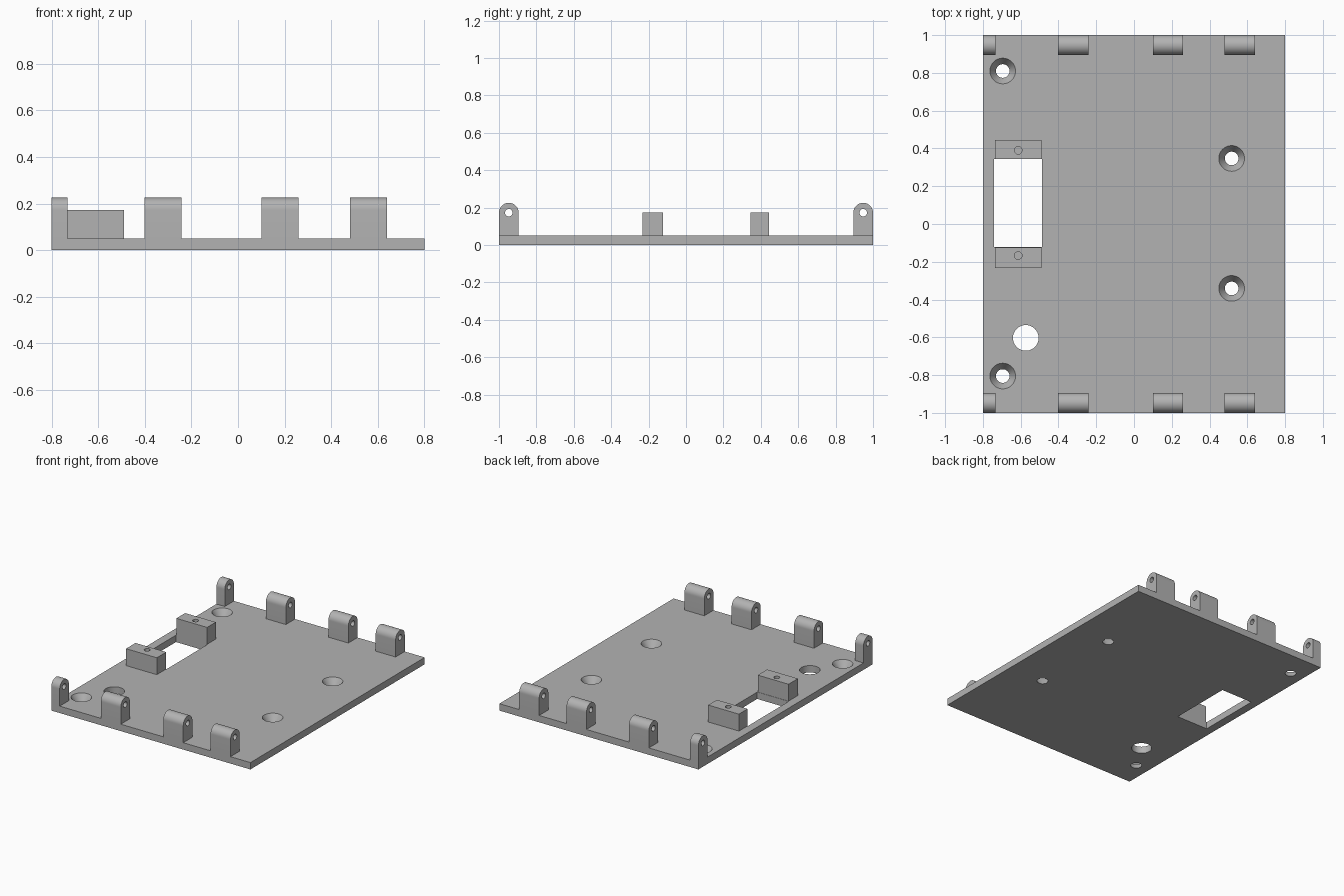
import bpy, bmesh, math
from mathutils import Matrix, Vector

cube = bpy.data.objects.get("Cube")
if cube:
    bpy.data.objects.remove(cube, do_unlink=True)

grey = bpy.data.materials.new("plain grey")
grey.use_nodes = True
COLOR = (0.45, 0.45, 0.45, 1)
grey.diffuse_color = COLOR
grey.node_tree.nodes["Principled BSDF"].inputs["Base Color"].default_value = COLOR

PLATE_TOP = 0.05
LUG_RADIUS = 0.0525
LUG_AXIS_Z = 0.1725


def make_object(name, bm):
    bmesh.ops.recalc_face_normals(bm, faces=bm.faces)
    mesh = bpy.data.meshes.new(name)
    bm.to_mesh(mesh)
    bm.free()
    obj = bpy.data.objects.new(name, mesh)
    bpy.context.collection.objects.link(obj)
    mesh.materials.append(grey)
    return obj


def box(name, low, high):
    low, high = Vector(low), Vector(high)
    bm = bmesh.new()
    place = Matrix.Translation((low + high) / 2) @ Matrix.Diagonal((*(high - low), 1))
    bmesh.ops.create_cube(bm, size=1, matrix=place)
    return make_object(name, bm)


def cone(name, centre, bottom, top, depth, turn=Matrix()):
    bm = bmesh.new()
    bmesh.ops.create_cone(bm, cap_ends=True, segments=48, radius1=bottom, radius2=top,
                          depth=depth, matrix=Matrix.Translation(centre) @ turn)
    return make_object(name, bm)


def lug(name, x0, x1, y):
    # upright sides with a half-round top, extruded along x
    bm = bmesh.new()
    outline = [(-LUG_RADIUS, PLATE_TOP), (LUG_RADIUS, PLATE_TOP)]
    for i in range(25):
        a = math.pi * i / 24
        outline.append((LUG_RADIUS * math.cos(a), LUG_AXIS_Z + LUG_RADIUS * math.sin(a)))
    face = bm.faces.new([bm.verts.new((x0, y + u, z)) for u, z in outline])
    out = bmesh.ops.extrude_face_region(bm, geom=[face])
    verts = [g for g in out["geom"] if isinstance(g, bmesh.types.BMVert)]
    bmesh.ops.translate(bm, verts=verts, vec=(x1 - x0, 0, 0))
    return make_object(name, bm)


def cut(obj, cutters):
    for c in cutters:
        mod = obj.modifiers.new("cut", 'BOOLEAN')
        mod.operation = 'DIFFERENCE'
        mod.solver = 'EXACT'
        mod.object = c
    bpy.context.view_layer.update()
    graph = bpy.context.evaluated_depsgraph_get()
    mesh = bpy.data.meshes.new_from_object(obj.evaluated_get(graph))
    obj.modifiers.clear()
    obj.data = mesh
    for c in cutters:
        bpy.data.objects.remove(c, do_unlink=True)


def smooth(obj):
    bpy.ops.object.select_all(action='DESELECT')
    obj.select_set(True)
    bpy.context.view_layer.objects.active = obj
    bpy.ops.object.shade_smooth_by_angle(angle=math.radians(30))


# Base plate with window, cable hole and countersunk screw holes
plate = box("base_plate", (-0.8, -1, 0), (0.8, 1, PLATE_TOP))
cutters = [box("window_cutter", (-0.74, -0.122, -0.1), (-0.487, 0.345, 0.2)),
           cone("cable_hole_cutter", (-0.573, -0.603, 0), 0.068, 0.068, 0.4)]
slope = (0.068 - 0.036) / PLATE_TOP
for x, y in [(-0.695, 0.81), (-0.695, -0.805), (0.517, 0.347), (0.517, -0.341)]:
    extra = 0.01
    cutters.append(cone("screw_hole_cutter", (x, y, PLATE_TOP / 2),
                        0.036 - slope * extra, 0.068 + slope * extra,
                        PLATE_TOP + 2 * extra))
cut(plate, cutters)
smooth(plate)

# Mounting blocks at both ends of the window, with pilot holes
for name, y0, y1, hole_y in [("rear_mount_block", 0.345, 0.445, 0.39),
                             ("front_mount_block", -0.232, -0.124, -0.167)]:
    block = box(name, (-0.737, y0, PLATE_TOP), (-0.49, y1, 0.173))
    cut(block, [cone("pilot_cutter", (-0.613, hole_y, 0.16), 0.02, 0.02, 0.2)])
    smooth(block)

# Hinge lugs along the front and back edges, bored along x
along_x = Matrix.Rotation(math.pi / 2, 4, 'Y')
for side, sign in [("front", -1), ("back", 1)]:
    y = sign * (1 - LUG_RADIUS)
    for i, (x0, x1) in enumerate([(-0.8, -0.733), (-0.402, -0.242),
                                  (0.1, 0.26), (0.48, 0.64)]):
        part = lug(f"{side}_hinge_lug_{i + 1}", x0, x1, y)
        cut(part, [cone("pin_cutter", (0, y, LUG_AXIS_Z), 0.02, 0.02, 3, along_x)])
        smooth(part)
